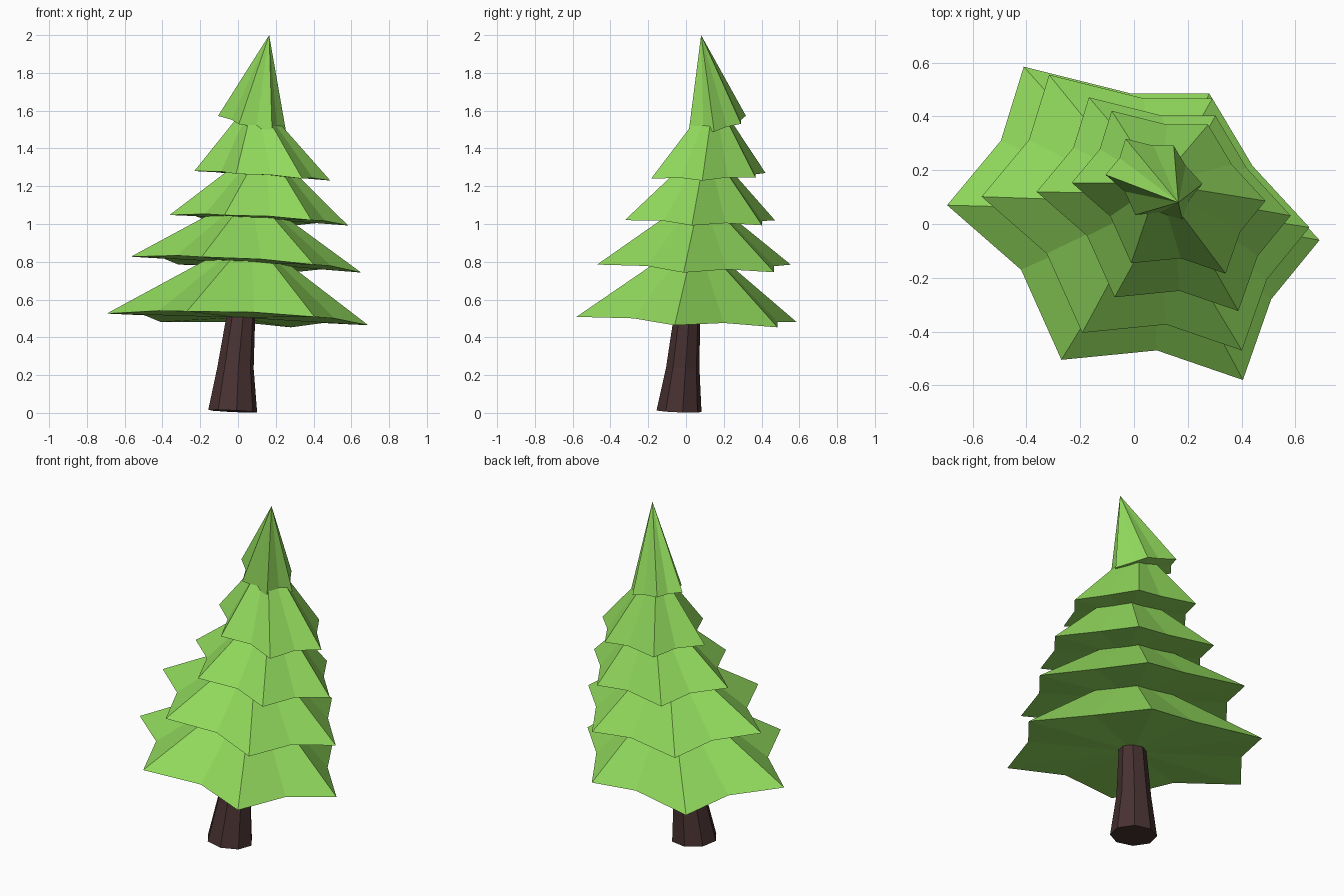
import bpy, bmesh, math

if "Cube" in bpy.data.objects:
    bpy.data.objects.remove(bpy.data.objects["Cube"])


def material(name, rgb):
    m = bpy.data.materials.new(name)
    m.diffuse_color = (*rgb, 1)
    m.use_nodes = True
    m.node_tree.nodes["Principled BSDF"].inputs["Base Color"].default_value = m.diffuse_color
    return m


leaf = material("leaf_green", (0.283, 0.694, 0.107))
bark = material("dark_bark", (0.065, 0.031, 0.031))


def finish(bm, name, mat):
    bmesh.ops.recalc_face_normals(bm, faces=bm.faces)
    me = bpy.data.meshes.new(name)
    bm.to_mesh(me)
    bm.free()
    me.materials.append(mat)
    bpy.context.collection.objects.link(bpy.data.objects.new(name, me))


# Uneven six-pointed star outline: point, notch, point, notch ...
STAR = [(0.69, -0.06), (0.45, 0.20), (0.28, 0.485), (-0.01, 0.485),
        (-0.41, 0.585), (-0.495, 0.31), (-0.695, 0.07), (-0.42, -0.17),
        (-0.27, -0.505), (0.085, -0.47), (0.405, -0.58), (0.51, -0.28)]


# Foliage tier: tilted star skirt rising to an off-centre tip, closed below
def tier(name, scale, centre, tilt, tip):
    bm = bmesh.new()
    cx, cy, cz = centre
    ring = []
    for i, (x, y) in enumerate(STAR):
        x, y = x * scale, y * scale
        lift = 0.015 * scale if i % 2 else 0
        ring.append(bm.verts.new((cx + x, cy + y, cz + tilt[0] * x + tilt[1] * y + lift)))
    top = bm.verts.new(tip)
    base = bm.verts.new((cx, cy, cz + 0.01 * scale))
    for a, b in zip(ring, ring[1:] + ring[:1]):
        bm.faces.new((a, b, top))
        bm.faces.new((b, a, base))
    finish(bm, name, leaf)


TIERS = [
    (1.00, (0.0, 0.0, 0.495), (-0.05, -0.058), (0.07, 0.05, 0.94)),
    (0.88, (0.045, 0.04, 0.785), (-0.074, -0.052), (0.07, 0.08, 1.17)),
    (0.682, (0.112, 0.072, 1.02), (-0.063, -0.045), (0.14, 0.11, 1.43)),
    (0.52, (0.13, 0.117, 1.255), (-0.07, 0.0), (0.09, 0.15, 1.68)),
    (0.26, (0.075, 0.165, 1.53), (-0.22, 0.13), (0.165, 0.08, 2.0)),
]
for n, t in enumerate(TIERS, 1):
    tier(f"foliage_tier_{n}", *t)

# Trunk: leaning eight-sided taper (x, y, z, radius)
bm = bmesh.new()
rings = []
for cx, cy, cz, r in [(-0.028, -0.037, 0.009, 0.131), (-0.013, -0.017, 0.24, 0.097),
                      (0.016, 0.006, 0.52, 0.076)]:
    ring = []
    for i in range(8):
        a = 2 * math.pi * (i + 0.2) / 8
        x, y = r * math.cos(a), 0.92 * r * math.sin(a)
        ring.append(bm.verts.new((cx + x, cy + y, cz - 0.05 * x - 0.04 * y)))
    rings.append(ring)
for lo, hi in zip(rings, rings[1:]):
    for i in range(8):
        j = (i + 1) % 8
        bm.faces.new((lo[i], lo[j], hi[j], hi[i]))
bm.faces.new(rings[0][::-1])
bm.faces.new(rings[-1])
finish(bm, "trunk", bark)
